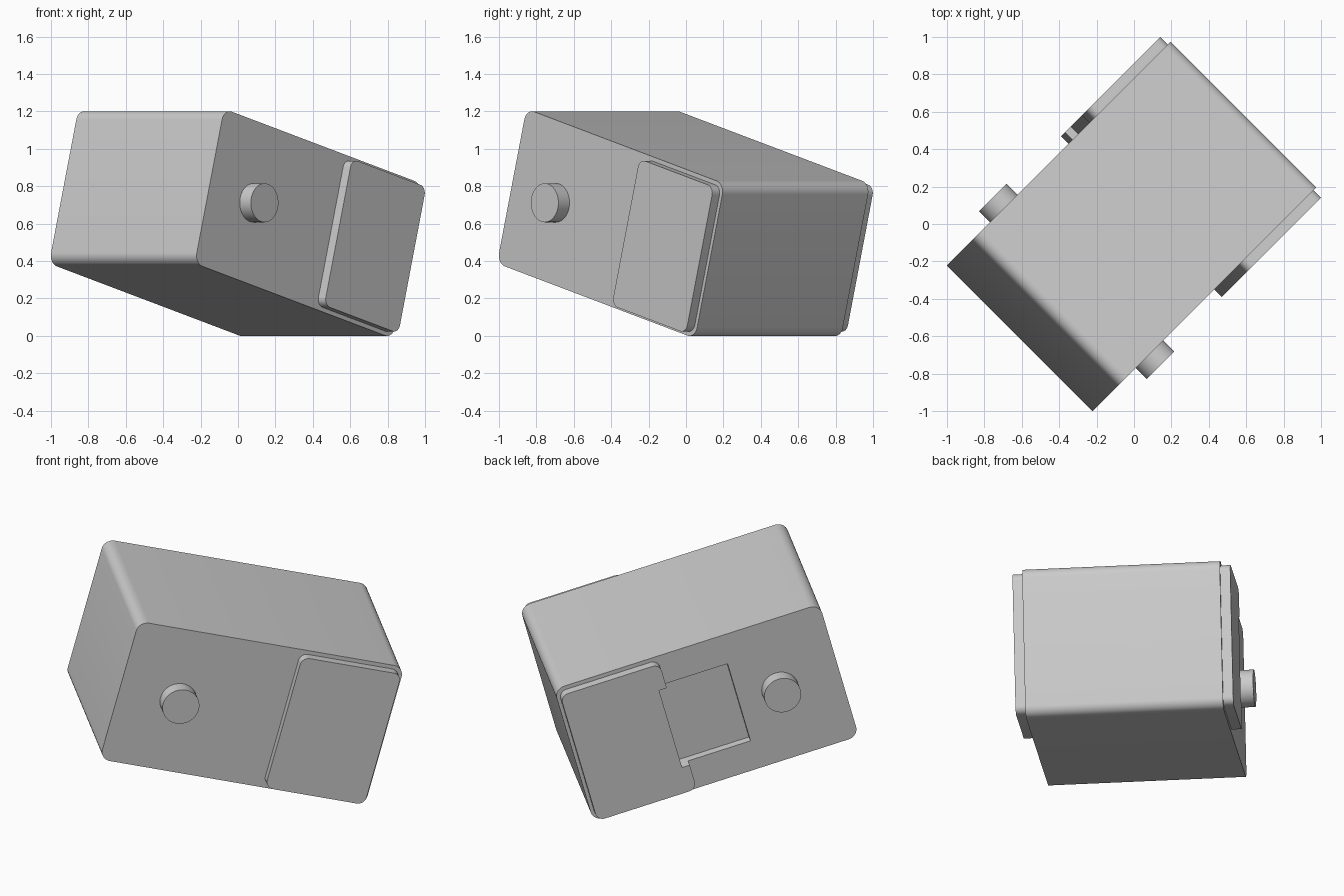
import bpy, bmesh, math
from mathutils import Matrix, Vector

cube = bpy.data.objects.get("Cube")
if cube:
    bpy.data.objects.remove(cube, do_unlink=True)

# Single flat colour
grey = bpy.data.materials.new("grey")
grey.use_nodes = True
COLOUR = (0.6, 0.6, 0.6, 1)
grey.diffuse_color = COLOUR
grey.node_tree.nodes["Principled BSDF"].inputs["Base Color"].default_value = COLOUR

# Frame of the tilted block: x along its length, y across, z its own height
FRAME = (Matrix.Translation((-0.013, -0.013, 0.6))
         @ Matrix.Rotation(math.radians(45), 4, 'Z')
         @ Matrix.Rotation(math.radians(15), 4, 'Y'))
HALF_WIDTH = 0.551


def finish(name, bm):
    mesh = bpy.data.meshes.new(name)
    bm.to_mesh(mesh)
    bm.free()
    mesh.materials.append(grey)
    obj = bpy.data.objects.new(name, mesh)
    bpy.context.collection.objects.link(obj)
    obj.matrix_world = FRAME
    return obj


def block(name, low, high, radius=0):
    """Box between two corners, with the edges across the width rounded."""
    low, high = Vector(low), Vector(high)
    bm = bmesh.new()
    bmesh.ops.create_cube(bm, size=1, matrix=Matrix.Translation((low + high) / 2)
                          @ Matrix.Diagonal((high - low).to_4d()))
    if radius:
        across = [e for e in bm.edges
                  if abs(e.verts[0].co.y - e.verts[1].co.y) > 0.01]
        bmesh.ops.bevel(bm, geom=across, offset=radius, segments=10,
                        profile=0.5, affect='EDGES')
    return finish(name, bm)


def peg(name, side):
    """Short round peg standing out from one side."""
    bm = bmesh.new()
    bmesh.ops.create_cone(bm, cap_ends=True, segments=48, radius1=0.104,
                          radius2=0.104, depth=0.115,
                          matrix=Matrix.Translation((-0.43, side * 0.5775, 0))
                          @ Matrix.Rotation(math.pi / 2, 4, 'X'))
    return finish(name, bm)


# Main body
body = block("body", (-0.775, -HALF_WIDTH, -0.428),
             (0.775, HALF_WIDTH, 0.428), 0.06)
parts = [body]

# Raised end plate and peg on each side
plates = {}
for label, side in (("front", -1), ("back", 1)):
    inner, outer = sorted((side * 0.535, side * 0.607))
    plates[label] = block(label + "_plate", (0.175, inner, -0.405),
                          (0.755, outer, 0.405), 0.045)
    parts += [plates[label], peg(label + "_peg", side)]

# Rectangular pocket through the back side and the edge of its plate
cutter = block("pocket_cutter", (-0.19, 0.5, -0.25), (0.22, 0.7, 0.25))
cutter.hide_render = True
for obj in (body, plates["back"]):
    cut = obj.modifiers.new("pocket", 'BOOLEAN')
    cut.operation = 'DIFFERENCE'
    cut.solver = 'EXACT'
    cut.object = cutter
    bpy.context.view_layer.objects.active = obj
    bpy.ops.object.modifier_apply(modifier=cut.name)
bpy.data.objects.remove(cutter, do_unlink=True)

# Smooth rounded edges, keep the rest crisp
bpy.ops.object.select_all(action='DESELECT')
for obj in parts:
    obj.select_set(True)
bpy.context.view_layer.objects.active = body
bpy.ops.object.shade_smooth_by_angle(angle=math.radians(30))
